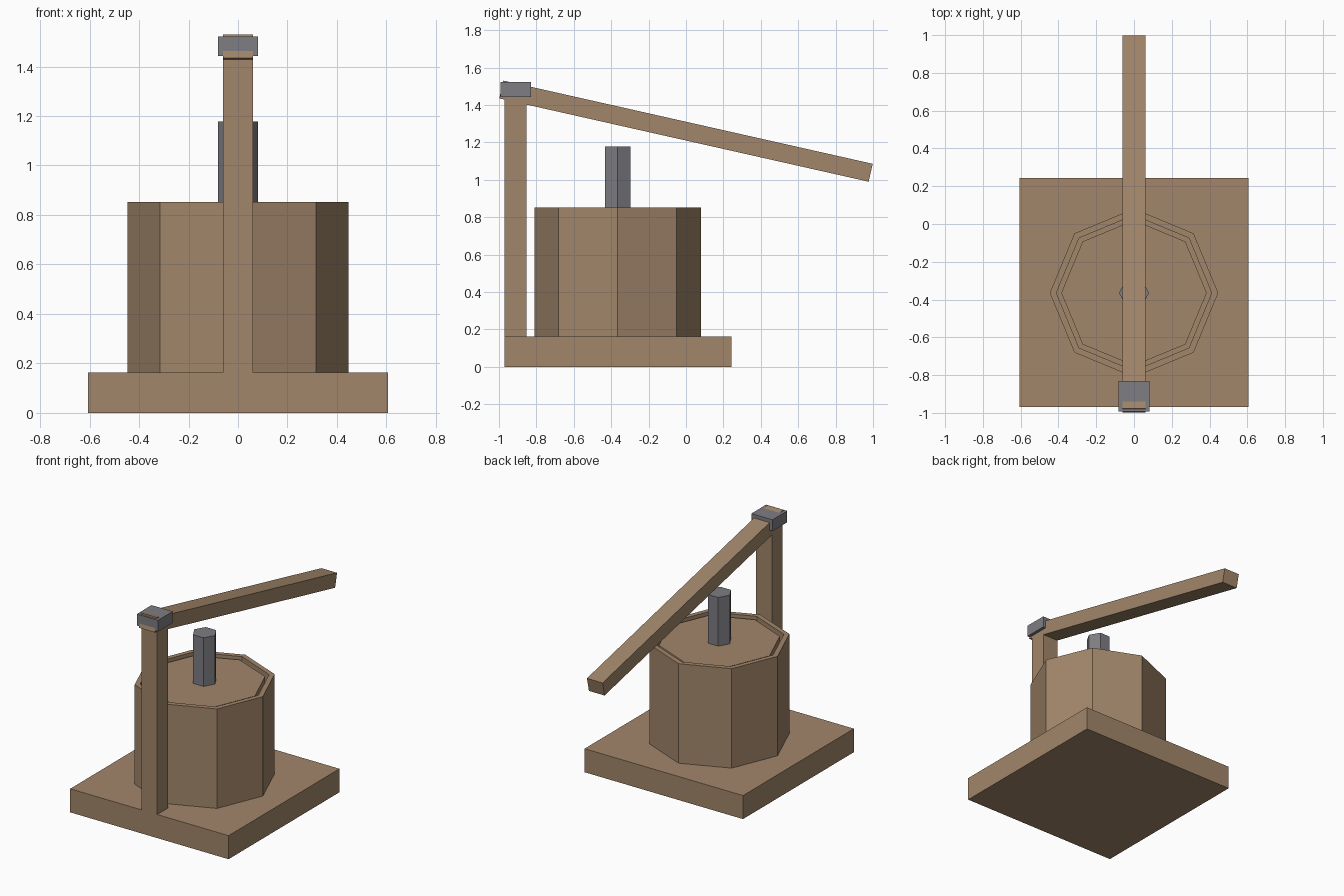
import bpy
import bmesh
from math import atan2, hypot, pi
from mathutils import Matrix

cube = bpy.data.objects.get("Cube")
if cube:
    bpy.data.objects.remove(cube, do_unlink=True)


def material(name, rgb):
    mat = bpy.data.materials.new(name)
    mat.use_nodes = True
    mat.diffuse_color = (*rgb, 1)
    mat.node_tree.nodes["Principled BSDF"].inputs["Base Color"].default_value = (*rgb, 1)
    return mat


wood = material("wood brown", (0.36, 0.24, 0.145))
metal = material("metal grey", (0.21, 0.21, 0.23))


def add_object(name, bm, mat):
    bmesh.ops.recalc_face_normals(bm, faces=bm.faces)
    mesh = bpy.data.meshes.new(name)
    bm.to_mesh(mesh)
    bm.free()
    mesh.materials.append(mat)
    obj = bpy.data.objects.new(name, mesh)
    bpy.context.collection.objects.link(obj)
    return obj


def box(name, low, high, mat):
    bm = bmesh.new()
    bmesh.ops.create_cube(bm, size=1)
    for v in bm.verts:
        v.co = [a + (c + 0.5) * (b - a) for a, b, c in zip(low, high, v.co)]
    return add_object(name, bm, mat)


def prism(name, sides, radius, z0, z1, mat, turn=0):
    bm = bmesh.new()
    place = Matrix.Translation((0, AXIS_Y, (z0 + z1) / 2)) @ Matrix.Rotation(turn, 4, "Z")
    bmesh.ops.create_cone(bm, cap_ends=True, segments=sides, radius1=radius,
                          radius2=radius, depth=z1 - z0, matrix=place)
    return add_object(name, bm, mat)


AXIS_Y = -0.365
BASE_TOP = 0.163
RIM = 0.852

# Square base and upright post
box("base", (-0.607, -0.97, 0), (0.607, 0.243, BASE_TOP), wood)
box("post", (-0.06, -0.97, BASE_TOP), (0.06, -0.853, 1.46), wood)

# Eight-sided tub, hollowed from the top to leave a thin rim
tub = prism("tub", 8, 0.446, BASE_TOP, RIM, wood)
bm = bmesh.new()
bm.from_mesh(tub.data)
top = max(bm.faces, key=lambda f: f.calc_center_median().z)
bmesh.ops.inset_region(bm, faces=[top], thickness=0.035)
well = bmesh.ops.extrude_face_region(bm, geom=[top])["geom"]
bmesh.ops.translate(bm, verts=[g for g in well if isinstance(g, bmesh.types.BMVert)],
                    vec=(0, 0, -0.6))
if top.is_valid:
    bmesh.ops.delete(bm, geom=[top], context="FACES_ONLY")
bm.to_mesh(tub.data)
bm.free()

# Loose pressing lid and its six-sided rod
prism("pressing_lid", 8, 0.385, 0.77, RIM - 0.012, wood)
prism("press_rod", 6, 0.08, 0.80, 1.177, metal, pi / 6 + pi / 3)

# Sloping lever arm
run, drop = 1.975, 0.445
lever = box("lever", (-0.06, -hypot(run, drop) / 2, -0.049),
            (0.06, hypot(run, drop) / 2, 0.049), wood)
lever.data.transform(Matrix.Translation((0, 0, 1.26)) @ Matrix.Rotation(-atan2(drop, run), 4, "X"))

# Metal bracket at the pivot
box("pivot_bracket", (-0.081, -0.992, 1.443), (0.081, -0.83, 1.522), metal)
